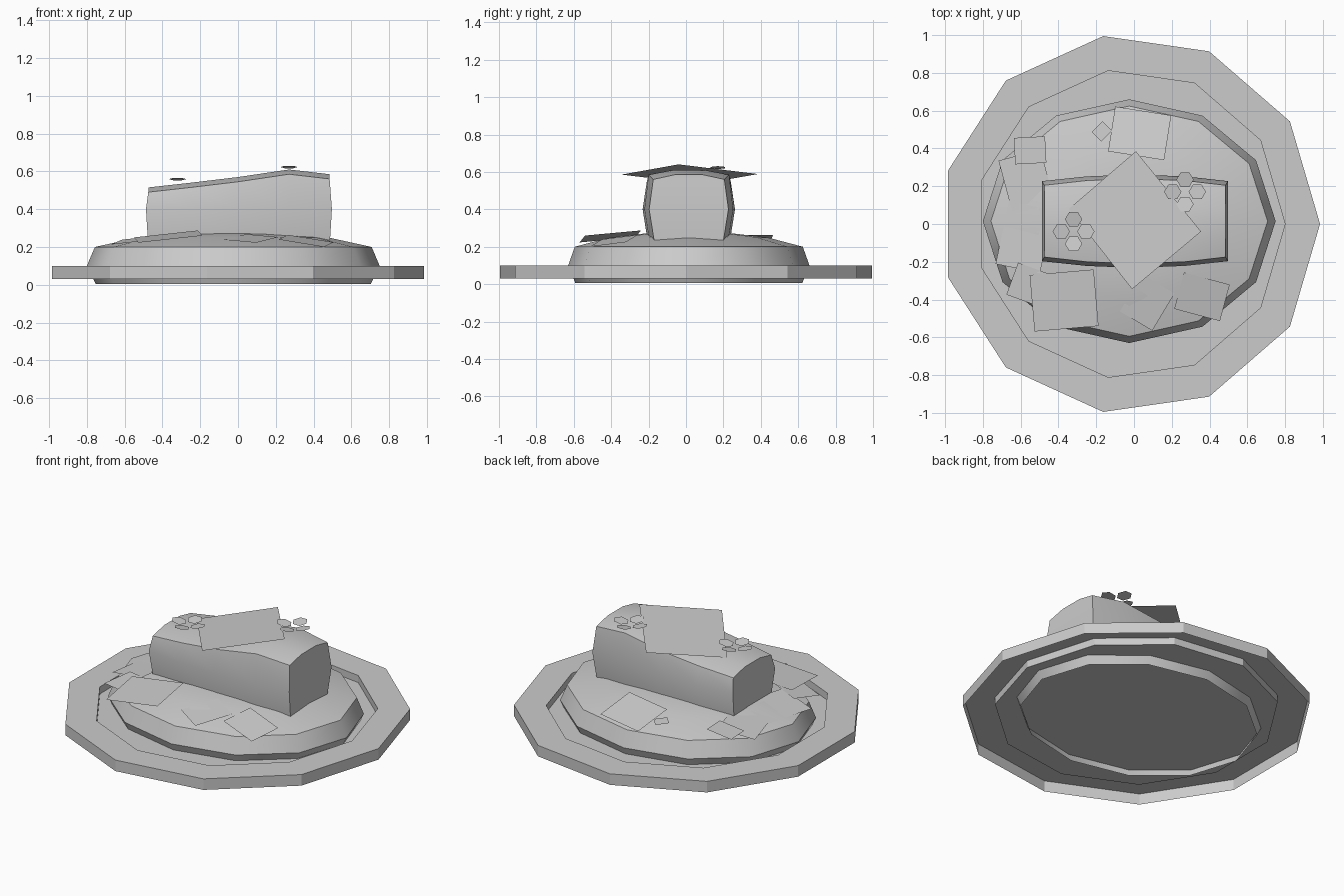
import bpy, bmesh, math
from math import sin, cos, tau, radians

cube = bpy.data.objects.get("Cube")
if cube:
    bpy.data.objects.remove(cube)

GREY = (0.6, 0.6, 0.6, 1)
grey = bpy.data.materials.new("light grey")
grey.use_nodes = True
grey.diffuse_color = GREY
grey.node_tree.nodes["Principled BSDF"].inputs["Base Color"].default_value = GREY


def finish(name, bm, smooth=None):
    bmesh.ops.remove_doubles(bm, verts=bm.verts, dist=0.0001)
    bmesh.ops.recalc_face_normals(bm, faces=bm.faces)
    mesh = bpy.data.meshes.new(name)
    bm.to_mesh(mesh)
    bm.free()
    mesh.materials.append(grey)
    obj = bpy.data.objects.new(name, mesh)
    bpy.context.collection.objects.link(obj)
    if smooth:
        bpy.ops.object.select_all(action='DESELECT')
        obj.select_set(True)
        bpy.context.view_layer.objects.active = obj
        bpy.ops.object.shade_smooth_by_angle(angle=radians(smooth))
    return obj


def loft(bm, rings, closed=True):
    """Bridge rows of points that have equal counts."""
    rows = [[bm.verts.new(p) for p in ring] for ring in rings]
    for a, b in zip(rows, rows[1:]):
        n = len(a)
        for i in range(n if closed else n - 1):
            j = (i + 1) % n
            bm.faces.new((a[i], a[j], b[j], b[i]))
    return rows


def oval(n, cx, cy, rx, ry, z):
    return [(cx + rx * cos(tau * i / n), cy + ry * sin(tau * i / n), z) for i in range(n)]


# Plate: a shell, open below, with a sunken floor
bm = bmesh.new()
rows = loft(bm, [oval(11, -0.02, 0, r, r, z) for r, z in
                 ((1.005, 0.03), (1.005, 0.1), (0.82, 0.1), (0.82, 0.055))])
bm.faces.new(rows[-1])
finish("plate", bm)

# Oval mound: a domed shell, open below
bm = bmesh.new()
rows = loft(bm, [oval(12, -0.025, 0.015, 0.775 * s, 0.645 * s, z) for s, z in
                 ((0.94, 0.005), (1, 0.1), (0.945, 0.2), (0.65, 0.25), (0.35, 0.272))])
bm.faces.new(rows[-1])
finish("mound", bm, 35)

# Block on the mound: cross-sections along x, bulging in the middle
bm = bmesh.new()
rings = []
for x, top, w in ((-0.475, 0.505, 0.19), (-0.25, 0.53, 0.215), (0, 0.56, 0.225),
                  (0.27, 0.6, 0.215), (0.485, 0.575, 0.19)):
    end = 0.012 * (1 if x > 0.4 else -1 if x < -0.4 else 0)
    half = [(w - 0.01, 0.2, 0), (w + 0.022, 0.4, end), (w, top - 0.015, 0), (w * 0.4, top + 0.01, 0)]
    section = half + [(-y, z, e) for y, z, e in reversed(half)]
    rings.append([(x + e, 0.015 + y, z) for y, z, e in section])
rows = loft(bm, rings)
for row in (rows[0], rows[-1]):
    for i in range(3):
        bm.faces.new((row[i], row[i + 1], row[6 - i], row[7 - i]))
finish("block", bm, 35)

# Large sheet leaning along the top of the block
bm = bmesh.new()
bm.faces.new([bm.verts.new((x, y, 0.587 + 0.15 * x)) for x, y in
              ((0.01, 0.385), (0.355, -0.04), (-0.01, -0.345), (-0.345, 0.08))])
finish("top_sheet", bm)


# Thin scattered sheets: centre, size, turn, slopes along x and y
def sheet(name, x, y, z, w, d, turn, sx=0, sy=0):
    bm = bmesh.new()
    a = radians(turn)
    corners = []
    for i, j in ((-1, -1), (1, -1), (1, 1), (-1, 1)):
        u, v = i * w / 2, j * d / 2
        dx, dy = u * cos(a) - v * sin(a), u * sin(a) + v * cos(a)
        corners.append(bm.verts.new((x + dx, y + dy, z + sx * dx + sy * dy)))
    bm.faces.new(corners)
    finish(name, bm)


sheet("left_front_sheet", -0.37, -0.405, 0.255, 0.34, 0.3, 5, 0.1, 0.1)
sheet("right_front_sheet", 0.07, -0.415, 0.245, 0.2, 0.23, -31, 0, 0.15)
sheet("far_front_sheet", 0.36, -0.385, 0.232, 0.25, 0.2, -15, -0.12, 0.16)
sheet("back_sheet", 0.03, 0.48, 0.245, 0.3, 0.24, -9, 0, -0.25)
sheet("small_back_sheet", -0.17, 0.49, 0.243, 0.08, 0.07, 45, 0, -0.1)
sheet("corner_sheet", -0.55, 0.39, 0.25, 0.165, 0.14, 3, 0.15, 0)
sheet("left_back_sheet", -0.57, 0.23, 0.235, 0.23, 0.28, 15, 0.15, 0)
sheet("left_side_sheet", -0.58, -0.07, 0.235, 0.24, 0.34, -12, 0.2, 0)
sheet("left_edge_sheet", -0.56, -0.32, 0.235, 0.18, 0.18, -20, 0.15, 0.1)

# Flowers: four six-sided petals, tilted up and out
for side, x, y, z in (("right", -0.32, -0.04, 0.548), ("left", 0.27, 0.17, 0.612)):
    bm = bmesh.new()
    for k in range(4):
        a = tau * k / 4
        reach = 0.065
        cx, cy = x + reach * cos(a), y + reach * sin(a)
        petal = []
        for p in oval(6, cx, cy, 0.046, 0.044, z):
            out = (p[0] - x) * cos(a) + (p[1] - y) * sin(a)
            petal.append(bm.verts.new((p[0], p[1], z + 0.17 * out)))
        bm.faces.new(petal)
    finish(side + "_flower", bm)
